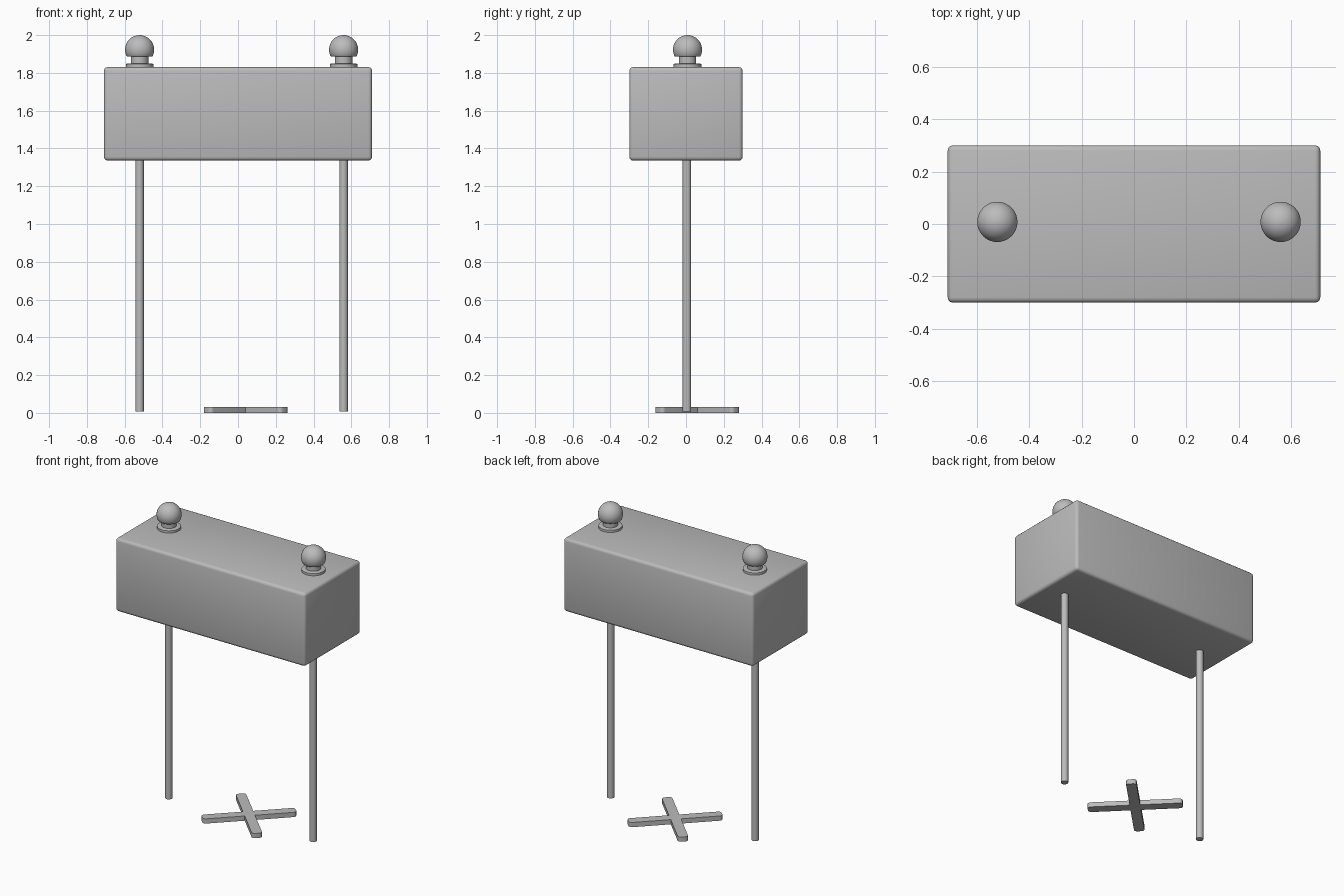
import bpy, bmesh, math
from mathutils import Matrix, Vector

cube = bpy.data.objects.get("Cube")
if cube:
    bpy.data.objects.remove(cube, do_unlink=True)

GREY = (0.5, 0.5, 0.5, 1)
grey = bpy.data.materials.new("plain grey")
grey.use_nodes = True
grey.diffuse_color = GREY
grey.node_tree.nodes["Principled BSDF"].inputs["Base Color"].default_value = GREY


def add_object(name, bm, angle=35):
    """Turn a bmesh into a shaded grey object."""
    bmesh.ops.recalc_face_normals(bm, faces=bm.faces)
    mesh = bpy.data.meshes.new(name)
    bm.to_mesh(mesh)
    bm.free()
    mesh.materials.append(grey)
    obj = bpy.data.objects.new(name, mesh)
    bpy.context.collection.objects.link(obj)
    bpy.ops.object.select_all(action="DESELECT")
    obj.select_set(True)
    bpy.context.view_layer.objects.active = obj
    bpy.ops.object.shade_smooth_by_angle(angle=math.radians(angle))
    return obj


def lathe(name, profile, x, y, steps=40):
    """Spin an (r, z) profile about a vertical axis at x, y."""
    bm = bmesh.new()
    verts = [bm.verts.new((r, 0, z)) for r, z in profile]
    edges = [bm.edges.new(pair) for pair in zip(verts, verts[1:])]
    bmesh.ops.spin(bm, geom=verts + edges, cent=(0, 0, 0), axis=(0, 0, 1),
                   angle=math.tau, steps=steps)
    bmesh.ops.remove_doubles(bm, verts=bm.verts, dist=1e-5)
    bmesh.ops.translate(bm, verts=bm.verts, vec=(x, y, 0))
    return add_object(name, bm)


# Body: long box with softly rounded edges
bm = bmesh.new()
bmesh.ops.create_cube(bm, size=1)
bmesh.ops.scale(bm, verts=bm.verts, vec=(1.42, 0.6, 0.495))
bmesh.ops.translate(bm, verts=bm.verts, vec=(0, 0, 1.583))
bmesh.ops.bevel(bm, geom=bm.edges[:], offset=0.02, segments=3,
                profile=0.5, affect="EDGES")
add_object("body", bm)

# Legs, and a flanged round knob above each one
KNOB_R, KNOB_Z = 0.077, 1.923
dome = [(KNOB_R * math.cos(math.radians(a)), KNOB_Z + KNOB_R * math.sin(math.radians(a)))
        for a in range(-25, 86, 10)]
knob = [(0, 1.82), (0.073, 1.82), (0.073, 1.846), (0.068, 1.849), (0.046, 1.849),
        (0.046, 1.886), (0.066, 1.886)] + dome + [(0, KNOB_Z + KNOB_R)]
leg = [(0, 0.008), (0.0225, 0.008), (0.0225, 1.36), (0, 1.36)]

for side, x in (("right", -0.521), ("left", 0.559)):
    lathe(side + "_knob", knob, x, 0.008)
    lathe(side + "_leg", leg, x, 0.005, 24)

# Floor cross: one outline of four equal arms with rounded ends
REACH, HALF, ROUND = 0.292, 0.032, 0.02
arm = [Vector((HALF, -HALF, 0))]
for sign, start in ((-1, -90), (1, 0)):
    for i in range(5):
        a = math.radians(start + i * 22.5)
        arm.append(Vector((REACH - ROUND + ROUND * math.cos(a),
                           sign * (HALF - ROUND) + ROUND * math.sin(a), 0)))
bm = bmesh.new()
outline = []
for k in range(4):
    turn = Matrix.Rotation(math.radians(45 + 90 * k), 3, "Z")
    outline += [bm.verts.new(turn @ p + Vector((0.04, 0.06, 0))) for p in arm]
base = bm.faces.new(outline)
top = bmesh.ops.extrude_face_region(bm, geom=[base], use_keep_orig=True)["geom"]
bmesh.ops.translate(bm, vec=(0, 0, 0.032),
                    verts=[v for v in top if isinstance(v, bmesh.types.BMVert)])
add_object("floor_cross", bm)
